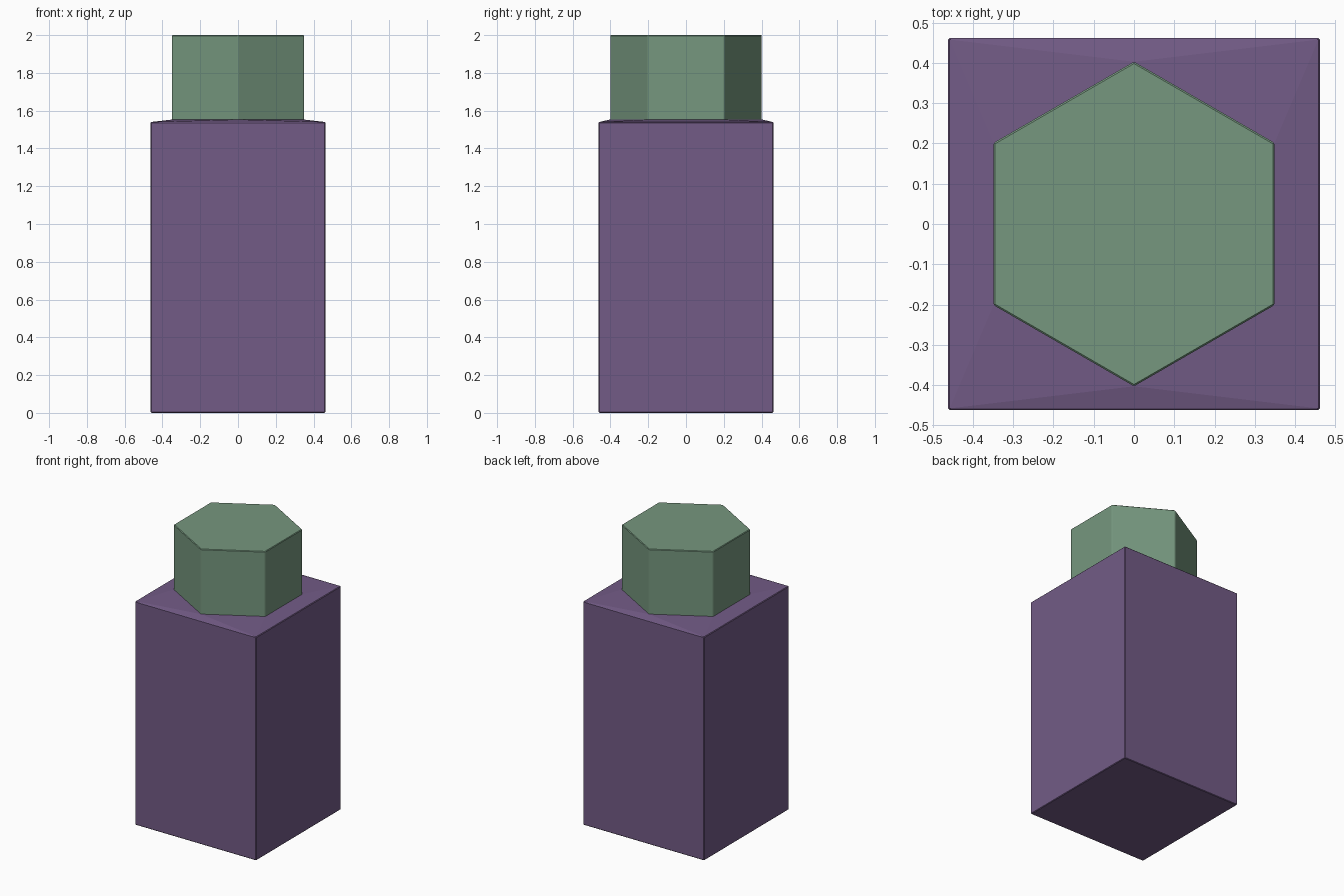
import bpy
import bmesh
from math import cos, sin, radians

cube = bpy.data.objects.get("Cube")
if cube:
    bpy.data.objects.remove(cube, do_unlink=True)


def material(name, color):
    mat = bpy.data.materials.new(name)
    mat.use_nodes = True
    mat.diffuse_color = color
    mat.node_tree.nodes["Principled BSDF"].inputs["Base Color"].default_value = color
    return mat


def ring(sides, radius, z, turn):
    angles = [radians(turn + 360 * i / sides) for i in range(sides)]
    return [(radius * cos(a), radius * sin(a), z) for a in angles]


def hull_part(name, points, mat):
    """Convex solid through the given rings, with slightly softened edges."""
    bm = bmesh.new()
    for p in points:
        bm.verts.new(p)
    bmesh.ops.convex_hull(bm, input=bm.verts[:])
    bmesh.ops.dissolve_limit(bm, angle_limit=radians(0.5),
                             verts=bm.verts[:], edges=bm.edges[:])
    bmesh.ops.recalc_face_normals(bm, faces=bm.faces[:])
    mesh = bpy.data.meshes.new(name)
    bm.to_mesh(mesh)
    bm.free()
    mesh.materials.append(mat)
    obj = bpy.data.objects.new(name, mesh)
    bpy.context.collection.objects.link(obj)
    bevel = obj.modifiers.new("soft_edges", 'BEVEL')
    bevel.width = 0.004
    bevel.segments = 1
    bevel.limit_method = 'ANGLE'
    bevel.angle_limit = radians(30)
    return obj


purple = material("muted_purple", (0.17, 0.105, 0.24, 1))
green = material("sage_green", (0.18, 0.31, 0.21, 1))

HALF = 0.462
CAP_RADIUS = 0.403
SHOULDER = 1.54
NECK = 1.553

# Square body whose shoulder rises gently to the hexagonal cap
corner = HALF * 2 ** 0.5
hull_part("body",
          ring(4, corner, 0, 45) + ring(4, corner, SHOULDER, 45)
          + ring(6, CAP_RADIUS, NECK, 90), purple)

# Hexagonal cap with points to the front and back
hull_part("cap",
          ring(6, CAP_RADIUS, NECK - 0.01, 90) + ring(6, CAP_RADIUS, 2, 90), green)
